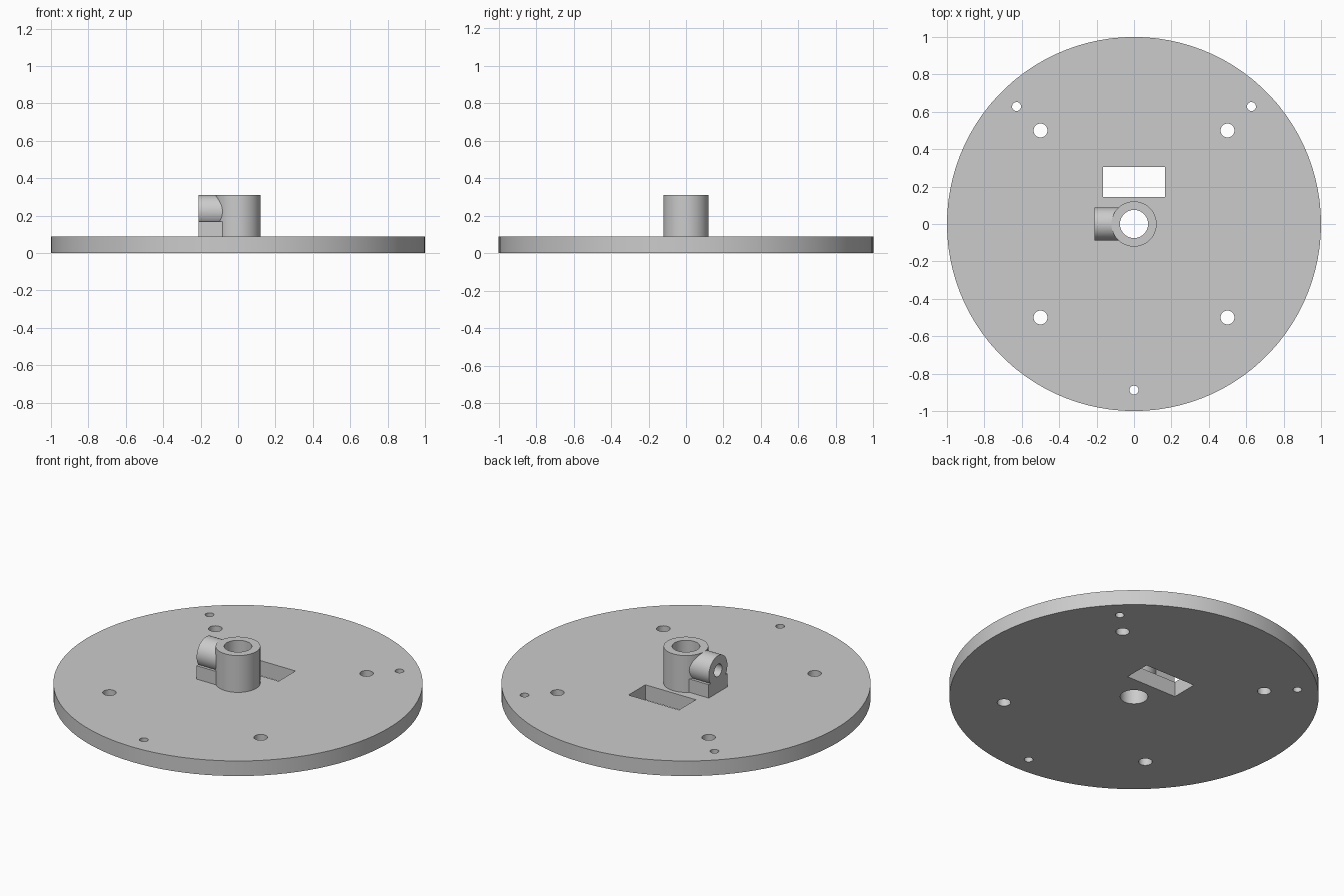
import bpy
import math

default_cube = bpy.data.objects.get("Cube")
if default_cube:
    bpy.data.objects.remove(default_cube)

grey = bpy.data.materials.new("plain_grey")
grey.use_nodes = True
grey.diffuse_color = (0.6, 0.6, 0.6, 1)
grey.node_tree.nodes["Principled BSDF"].inputs["Base Color"].default_value = (0.6, 0.6, 0.6, 1)

PLATE_H, TOP = 0.09, 0.31
LUG_R, LUG_END = 0.088, -0.212


def finish(name):
    ob = bpy.context.object
    ob.name = name
    ob.data.materials.append(grey)
    return ob


def rod(name, radius, z0, z1, x=0, y=0, sides=64):
    """Upright cylinder between two heights."""
    bpy.ops.mesh.primitive_cylinder_add(vertices=sides, radius=radius, depth=z1 - z0,
                                        location=(x, y, (z0 + z1) / 2))
    return finish(name)


def cross_rod(name, radius, x0, x1, z):
    """Cylinder lying along x."""
    bpy.ops.mesh.primitive_cylinder_add(vertices=64, radius=radius, depth=x1 - x0,
                                        location=((x0 + x1) / 2, 0, z),
                                        rotation=(0, math.pi / 2, 0))
    return finish(name)


def box(name, low, high):
    centre = [(a + b) / 2 for a, b in zip(low, high)]
    bpy.ops.mesh.primitive_cube_add(size=1, location=centre)
    ob = finish(name)
    ob.scale = [b - a for a, b in zip(low, high)]
    return ob


def combine(target, tool, operation):
    """Apply a boolean and drop the tool object."""
    mod = target.modifiers.new("bool", 'BOOLEAN')
    mod.operation, mod.solver, mod.object = operation, 'EXACT', tool
    bpy.context.view_layer.objects.active = target
    bpy.ops.object.modifier_apply(modifier=mod.name)
    bpy.data.objects.remove(tool)


# Round base plate with its mounting holes, slot and central bore
plate = rod("base_plate", 1, 0, PLATE_H, sides=100)
holes = [(sx * 0.5, sy * 0.5, 0.037) for sx in (-1, 1) for sy in (-1, 1)]
holes += [(-0.628, 0.628, 0.024), (0.628, 0.628, 0.024), (0, -0.888, 0.024)]
for x, y, r in holes:
    combine(plate, rod("hole_cutter", r, -0.1, 0.2, x, y, 32), 'DIFFERENCE')
combine(plate, box("slot_cutter", (-0.167, 0.145, -0.1), (0.167, 0.305, 0.2)), 'DIFFERENCE')
combine(plate, rod("bore_cutter", 0.075, -0.1, 0.4), 'DIFFERENCE')

# Shaft collar with a side lug for a clamping screw
collar = rod("shaft_collar", 0.121, PLATE_H, TOP)
lug_z = TOP - LUG_R
combine(collar, box("lug_foot", (LUG_END, -LUG_R, PLATE_H), (-0.04, LUG_R, 0.17)), 'UNION')
combine(collar, cross_rod("lug_barrel", LUG_R, LUG_END, -0.03, lug_z), 'UNION')
combine(collar, rod("bore_cutter", 0.075, 0, 0.4), 'DIFFERENCE')
combine(collar, cross_rod("screw_cutter", 0.037, -0.3, -0.02, lug_z), 'DIFFERENCE')

# Smooth round walls, crisp edges
for ob in (plate, collar):
    bpy.ops.object.select_all(action='DESELECT')
    ob.select_set(True)
    bpy.context.view_layer.objects.active = ob
    bpy.ops.object.shade_smooth_by_angle(angle=math.radians(30))
